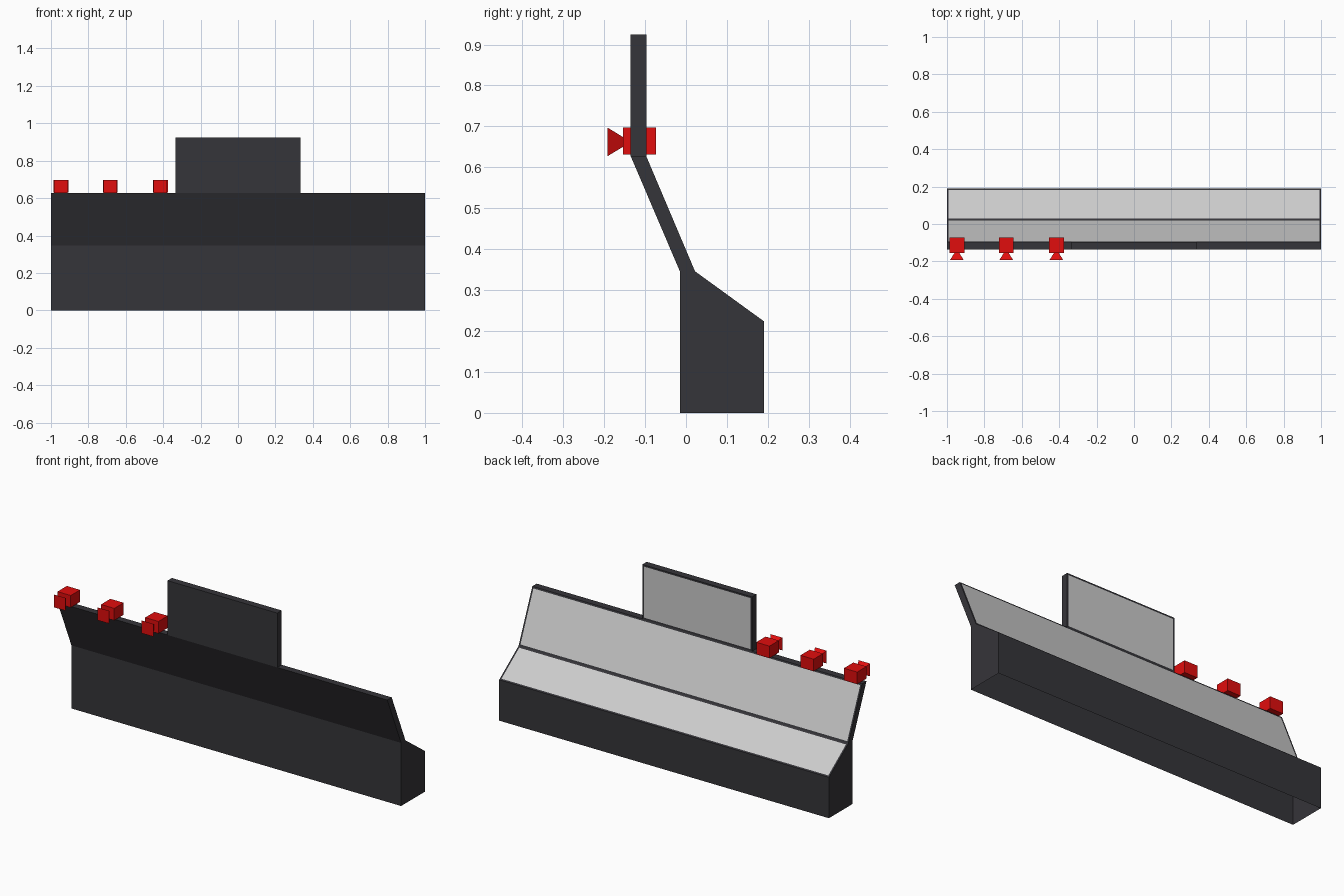
import bpy, bmesh
from mathutils import Matrix

if "Cube" in bpy.data.objects:
    bpy.data.objects.remove(bpy.data.objects["Cube"])


def material(name, rgb):
    m = bpy.data.materials.new(name)
    m.diffuse_color = (*rgb, 1)
    m.use_nodes = True
    m.node_tree.nodes["Principled BSDF"].inputs["Base Color"].default_value = m.diffuse_color
    return m


dark = material("dark_shell", (0.036, 0.035, 0.041))
grey = material("grey_panel", (0.6, 0.6, 0.6))
red = material("red_lamp", (0.75, 0.004, 0.004))


def finish(bm, name, mats):
    me = bpy.data.meshes.new(name)
    bm.to_mesh(me)
    bm.free()
    for m in mats:
        me.materials.append(m)
    ob = bpy.data.objects.new(name, me)
    bpy.context.collection.objects.link(ob)
    return ob


def extruded(name, profile, half, panel_edges, border):
    """Extrude a (y, z) profile along x, open underneath, with inset grey panels."""
    bm = bmesh.new()
    a, b = [[bm.verts.new((x, y, z)) for y, z in profile] for x in (-half, half)]
    bm.faces.new(a)
    bm.faces.new(b[::-1])
    panels = []
    for i in range(len(profile) - 1):      # closing edge (underside) stays open
        f = bm.faces.new((a[i], b[i], b[i + 1], a[i + 1]))
        if i in panel_edges:
            panels.append(f)
    bmesh.ops.recalc_face_normals(bm, faces=bm.faces[:])
    bmesh.ops.inset_individual(bm, faces=panels, thickness=border, use_even_offset=True)
    for f in panels:
        f.material_index = 1
    return finish(bm, name, (dark, grey))


# Console: hollow base, sloping desk and leaning back board
extruded("console", [(0.19, 0), (0.19, 0.224), (0.022, 0.346), (-0.097, 0.627),
                     (-0.135, 0.627), (-0.015, 0.346), (-0.015, 0)], 1.0, (1, 2), 0.009)

# Upright centre board
extruded("centre_board", [(-0.097, 0.627), (-0.097, 0.925),
                          (-0.135, 0.925), (-0.135, 0.627)], 0.333, (0,), 0.009)

# Row of lamps: cube body with a square flared horn facing forward
for n, x in enumerate((-0.947, -0.683, -0.415), 1):
    bm = bmesh.new()
    bmesh.ops.create_cube(bm, size=1, matrix=Matrix.Translation((x, -0.1135, 0.664))
                          @ Matrix.Diagonal((0.08, 0.081, 0.066, 1)))
    apex = bm.verts.new((x, -0.134, 0.662))
    rim = [bm.verts.new((x + sx * 0.036, -0.192, 0.662 + sz * 0.035))
           for sx, sz in ((-1, -1), (1, -1), (1, 1), (-1, 1))]
    bm.faces.new(rim)
    for i in range(4):
        bm.faces.new((rim[i], apex, rim[(i + 1) % 4]))
    bmesh.ops.recalc_face_normals(bm, faces=bm.faces[:])
    finish(bm, f"lamp_{n}", (red,))
